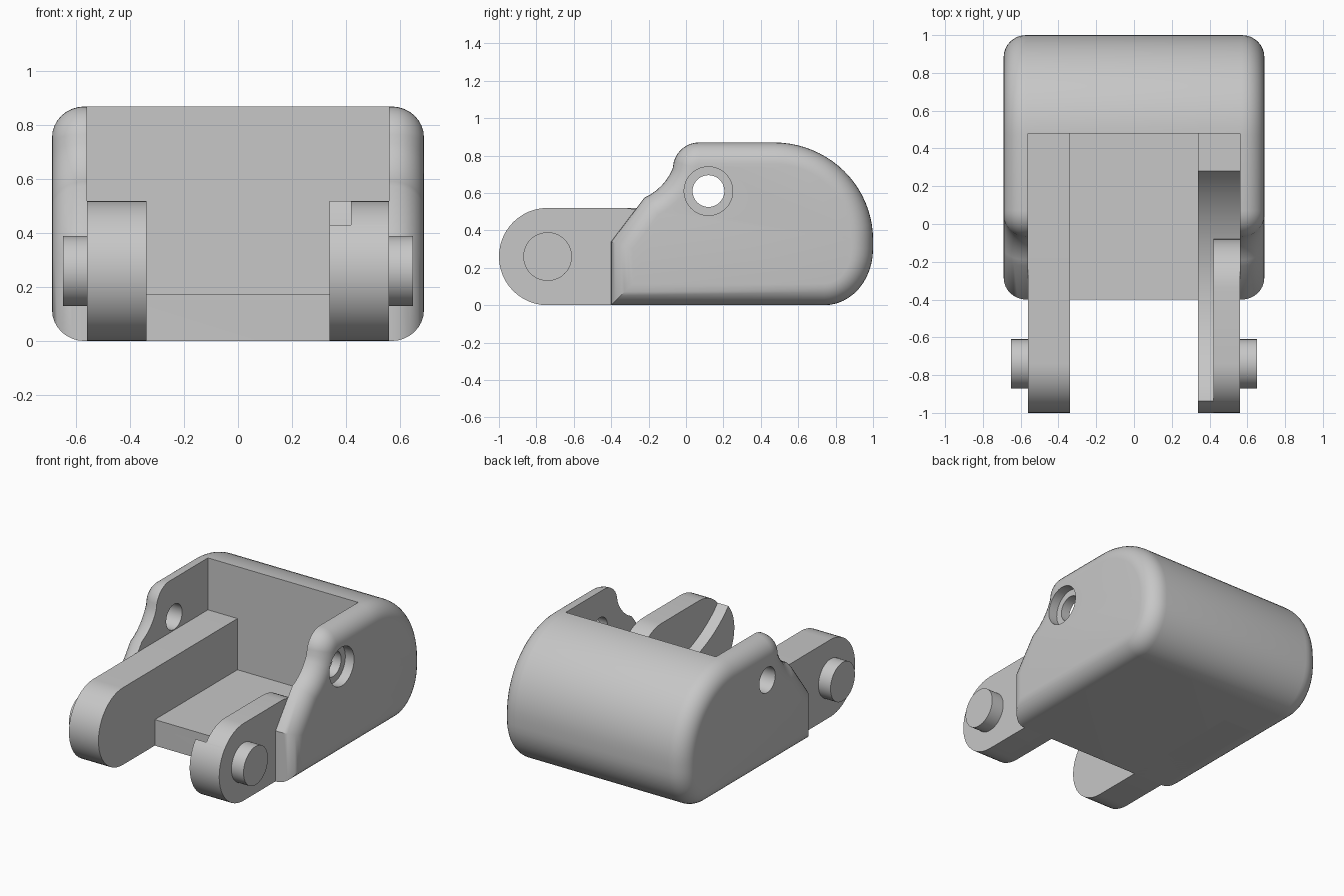
import bpy, bmesh, math
from mathutils import Vector

if "Cube" in bpy.data.objects:
    bpy.data.objects.remove(bpy.data.objects["Cube"])

grey = bpy.data.materials.new("plain grey")
grey.use_nodes = True
COLOUR = (0.57, 0.57, 0.57, 1)
grey.diffuse_color = COLOUR
grey.node_tree.nodes["Principled BSDF"].inputs["Base Color"].default_value = COLOUR


def arc(cy, cz, ry, rz, start, end, steps):
    """Points (y, z) along an elliptical arc, in degrees."""
    angles = [math.radians(start + (end - start) * i / steps) for i in range(steps + 1)]
    return [Vector((cy + ry * math.cos(a), cz + rz * math.sin(a))) for a in angles]


def inset(points, distance):
    """Move a counter-clockwise outline inward with mitred corners."""
    result = []
    for i, p in enumerate(points):
        a = (p - points[i - 1]).normalized()
        b = (points[(i + 1) % len(points)] - p).normalized()
        n1, n2 = Vector((-a.y, a.x)), Vector((-b.y, b.x))
        result.append(p + (n1 + n2) * distance / (1 + n1.dot(n2)))
    return result


def loft(name, sections):
    """Skin counter-clockwise (x, outline) sections, given in rising x, and cap both ends."""
    bm = bmesh.new()
    rings = [[bm.verts.new((x, p[0], p[1])) for p in outline] for x, outline in sections]
    for r, s in zip(rings, rings[1:]):
        for i in range(len(r)):
            bm.faces.new((r[i - 1], r[i], s[i], s[i - 1]))
    bm.faces.new(rings[0][::-1])
    bm.faces.new(rings[-1])
    mesh = bpy.data.meshes.new(name)
    bm.to_mesh(mesh)
    bm.free()
    obj = bpy.data.objects.new(name, mesh)
    bpy.context.collection.objects.link(obj)
    mesh.materials.append(grey)
    return obj


def extrude(name, outline, x0, x1):
    return loft(name, [(min(x0, x1), outline), (max(x0, x1), outline)])


def activate(obj):
    bpy.ops.object.select_all(action='DESELECT')
    obj.select_set(True)
    bpy.context.view_layer.objects.active = obj


def smooth(obj):
    activate(obj)
    bpy.ops.object.shade_smooth_by_angle(angle=math.radians(30))


def cut(obj, cutter):
    cutter.hide_render = True
    mod = obj.modifiers.new("cut", 'BOOLEAN')
    mod.operation = 'DIFFERENCE'
    mod.solver = 'EXACT'
    mod.object = cutter
    activate(obj)
    bpy.ops.object.modifier_apply(modifier=mod.name)
    bpy.data.objects.remove(cutter)


def disc(y, z, r):
    return arc(y, z, r, r, 0, 352.5, 47)


# Housing: side profile with a domed back, rounded towards both sides
profile = [Vector((-0.4, 0))]
profile += arc(0.74, 0.3, 0.26, 0.3, -90, 0, 12)
profile += arc(0.47, 0.35, 0.53, 0.52, 0, 90, 20)
profile += arc(0.07, 0.73, 0.14, 0.14, 90, 165, 8)
profile += arc(-0.34, 0.84, 0.29, 0.29, -22, -66, 6)
profile += [Vector((-0.4, 0.34))]

INNER, SHOULDER, OUTER, ROUND = 0.56, 0.57, 0.69, 0.115
half = []
for i in range(9):
    t = math.pi / 2 * i / 8
    half.append((SHOULDER + (OUTER - SHOULDER) * math.cos(t),
                 inset(profile, ROUND * (1 - math.sin(t)))))
housing = loft("housing", [(-x, p) for x, p in half] + half[::-1])

# Open pocket, pivot hole through both cheeks, counterbore on the left one
pocket = [(-2, 0.175), (0.48, 0.175), (0.48, 2), (-2, 2)]
cut(housing, extrude("pocket_cutter", pocket, -INNER, INNER))
cut(housing, extrude("hole_cutter", disc(0.12, 0.61, 0.085), -1, 1))
cut(housing, extrude("counterbore_cutter", disc(0.12, 0.61, 0.13), 0.625, 1))
smooth(housing)

# Right arm: bar with a round front end, running to the pocket's back wall
ARM_Y, ARM_R = -0.74, 0.26
nose = arc(ARM_Y, ARM_R, ARM_R, ARM_R, 90, 270, 24)
smooth(extrude("right_arm", nose + [Vector((0.48, 0)), Vector((0.48, 0.52))], -INNER, -0.34))

# Left arm: base with a long scooped top, plus an outer link rounded at both ends
low_nose = arc(ARM_Y, ARM_R, ARM_R, ARM_R, 139, 270, 18)
cy, cz = -0.369, 0.997
start = low_nose[0] - Vector((cy, cz))
end = Vector((0.28, 0.52)) - Vector((cy, cz))
radius = end.length
scoop = arc(cy, cz, radius, radius, math.degrees(math.atan2(end.y, end.x)),
            math.degrees(math.atan2(start.y, start.x)), 24)
base = low_nose + [Vector((0.48, 0)), Vector((0.48, 0.52))] + scoop[:-1]
smooth(extrude("left_arm_base", base, 0.34, INNER))
tail = arc(-0.34, ARM_R, ARM_R, ARM_R, -90, 90, 24)
smooth(extrude("left_arm_link", nose + tail, 0.42, INNER))

# Pivot pins on the outside of each arm
for side, name in ((1, "left_pin"), (-1, "right_pin")):
    smooth(extrude(name, disc(ARM_Y, ARM_R, 0.13), side * 0.54, side * 0.65))
